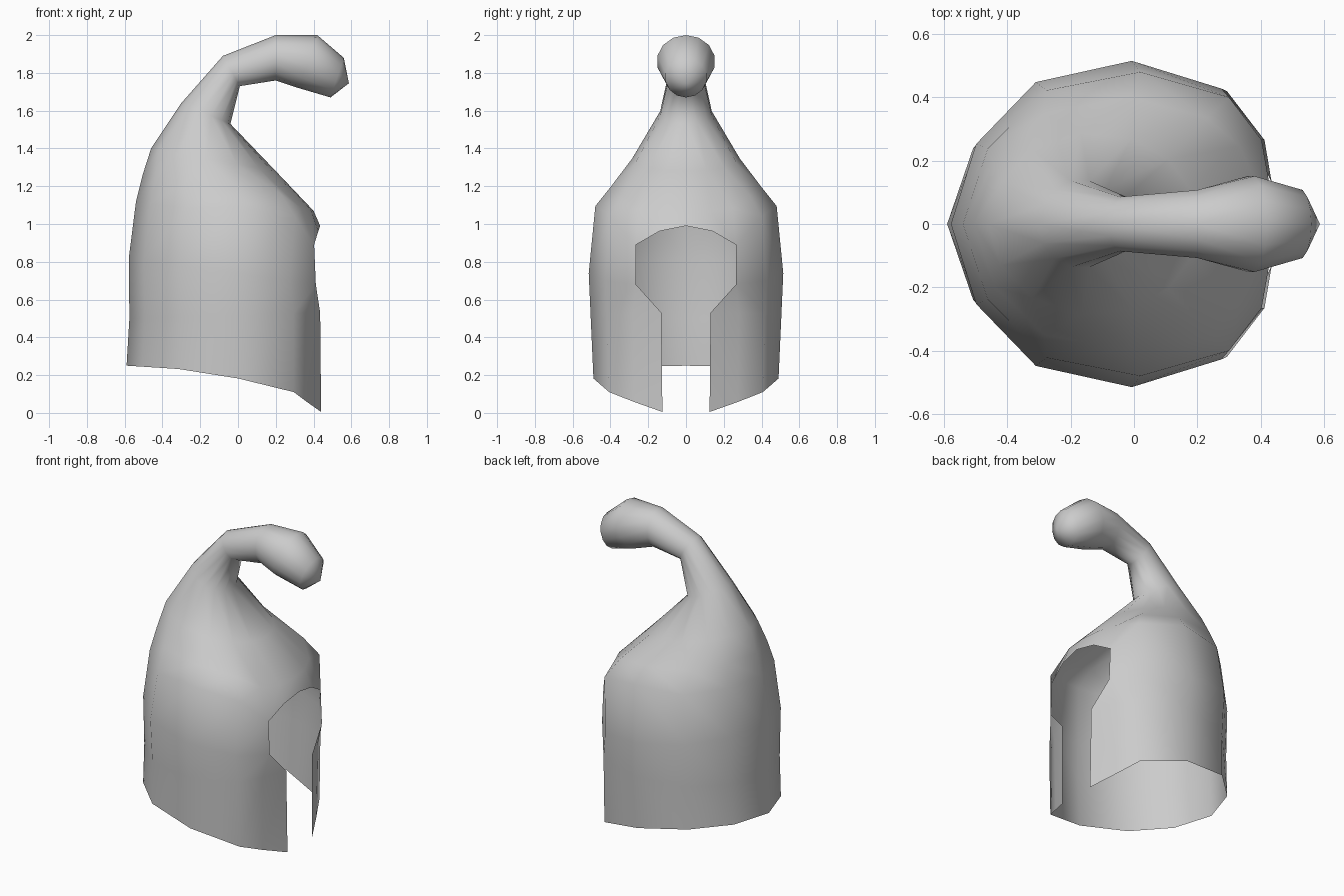
import bpy, bmesh, math

if "Cube" in bpy.data.objects:
    bpy.data.objects.remove(bpy.data.objects["Cube"])

N = 8  # points per half ring, from the spine to the front seam
BODY_T = [0, .08, .27, .575, .86, .975, 1, 1]     # depth fraction, body section
BODY_Y = [0, .49, .87, 1, .83, .515, .255, 0]     # width fraction, body section

# back point (x, z), front point (x, z), half width, roundness (0 body, 1 round)
RINGS = [
    ((-.59, .25), (.44, .005), .49, 0),
    ((-.575, .50), (.435, .53), .505, 0),
    ((-.578, .82), (.415, .68), .515, 0),
    ((-.54, 1.12), (.435, .99), .485, 0),
    ((-.505, 1.26), (.40, 1.07), .415, .3),
    ((-.46, 1.40), (.20, 1.28), .29, .7),
    ((-.30, 1.64), (-.04, 1.53), .14, 1),
    ((-.08, 1.89), (.01, 1.73), .088, 1),
    ((.20, 2.0), (.20, 1.76), .11, 1),
    ((.42, 2.0), (.32, 1.72), .155, 1),
    ((.56, 1.88), (.49, 1.67), .11, 1),
]

# Hem heights, then fixed points: cheek panel, face opening rim and shoulders
HEM_Z = [.25, .245, .232, .182, .11, .058, .005, .005]
FIXED = {
    (0, 5): (.365, .275, .058),
    (1, 5): (.372, .28, .53),
    (1, 6): (.435, .13, .53),
    (2, 5): (.412, .265, .68),
    (3, 3): (.02, .48, 1.095),
    (3, 4): (.30, .40, 1.04),
    (3, 5): (.403, .265, .89),
    (3, 6): (.425, .14, .962),
    (3, 7): (.435, 0, .99),
    (4, 3): (-.01, .40, 1.195),
    (4, 4): (.23, .335, 1.155),
}


def half_ring(i):
    (bx, bz), (fx, fz), w, r = RINGS[i]
    pts = []
    for k in range(N):
        a = math.pi * k / (N - 1)
        t = BODY_T[k] * (1 - r) + (1 - math.cos(a)) / 2 * r
        y = BODY_Y[k] * (1 - r) + math.sin(a) * r
        if k == N - 1:
            y = 0
        z = HEM_Z[k] if i == 0 else bz + (fz - bz) * t
        pts.append(FIXED.get((i, k), (bx + (fx - bx) * t, w * y, z)))
    return pts


# Hood: half shell lofted from hem to curled tip, then mirrored
bm = bmesh.new()
rows = [[bm.verts.new(p) for p in half_ring(i)] for i in range(len(RINGS))]
last_col = {0: 6, 1: 5, 2: 5}  # columns stop here beside the face opening
for i in range(len(rows) - 1):
    for k in range(last_col.get(i, N - 1)):
        bm.faces.new((rows[i][k], rows[i + 1][k], rows[i + 1][k + 1], rows[i][k + 1]))
bm.faces.new((rows[1][5], rows[2][5], rows[1][6]))
tip = bm.verts.new((.587, 0, 1.745))
for k in range(N - 1):
    bm.faces.new((rows[-1][k], tip, rows[-1][k + 1]))
bmesh.ops.delete(bm, geom=[v for v in bm.verts if not v.link_faces], context='VERTS')
for f in bm.faces:
    f.smooth = True

mesh = bpy.data.meshes.new("hood")
bm.to_mesh(mesh)
bm.free()
hood = bpy.data.objects.new("hood", mesh)
bpy.context.collection.objects.link(hood)
mirror = hood.modifiers.new("Mirror", 'MIRROR')
mirror.use_axis = (False, True, False)
mirror.merge_threshold = .001
